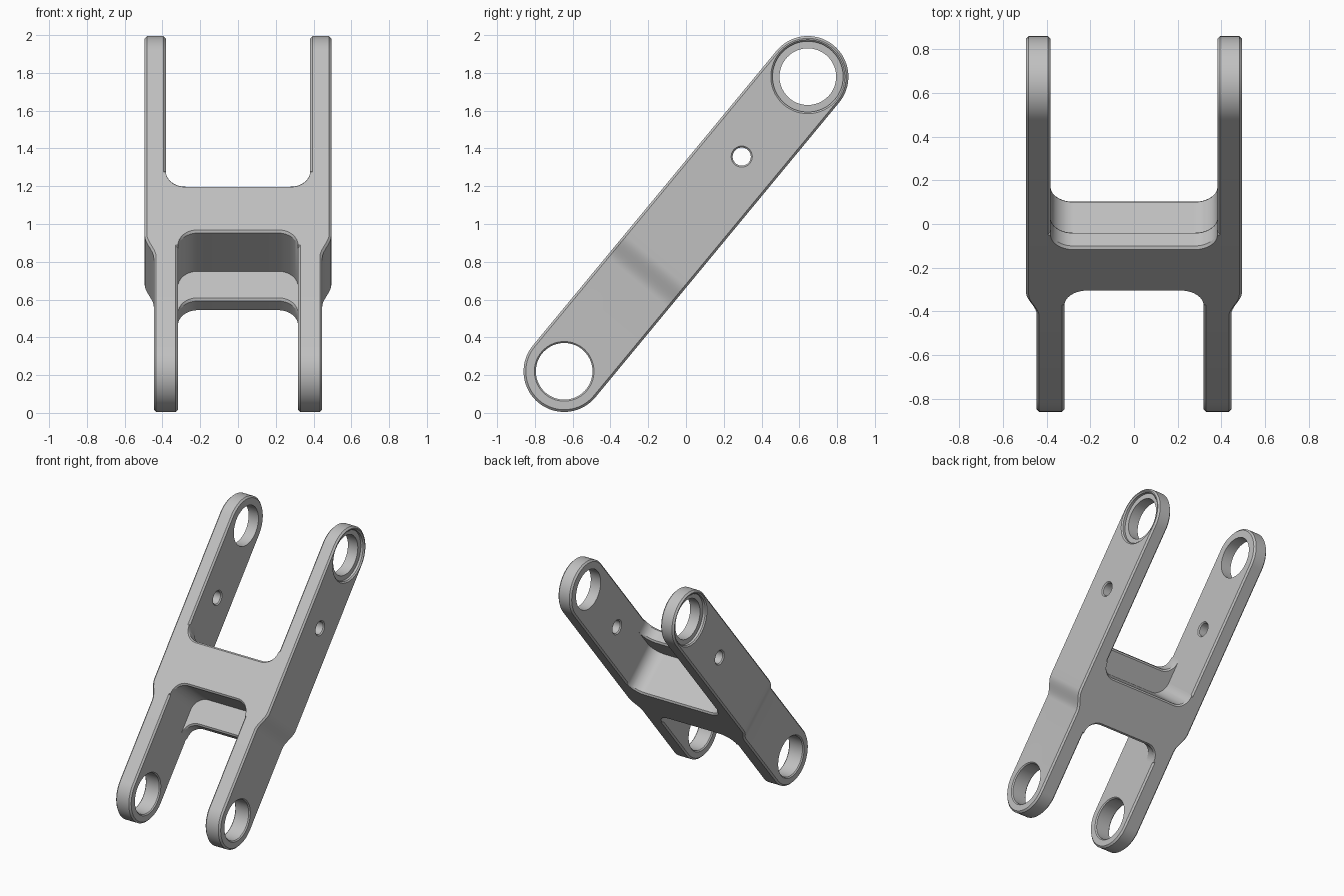
import bpy, bmesh, math
from mathutils import Vector

cube = bpy.data.objects.get("Cube")
if cube:
    bpy.data.objects.remove(cube)

# Main dimensions: u runs along the link, v across its depth, x sideways
REACH = 1.012                    # link centre to bore centre
R = 0.215                        # end radius and half depth
B = 0.012                        # edge chamfer
UP_IN, UP_OUT = 0.382, 0.494     # upper fork arm
LOW_IN, LOW_OUT = 0.318, 0.446   # lower fork arm
FILLET = 0.105
TILT = math.atan2(1.56, 1.29)
ALONG = Vector((0, math.cos(TILT), math.sin(TILT)))
ACROSS = Vector((0, -math.sin(TILT), math.cos(TILT)))

metal = bpy.data.materials.new("plain grey metal")
metal.use_nodes = True
GREY = (0.53, 0.53, 0.53, 1)
metal.diffuse_color = GREY
metal.node_tree.nodes["Principled BSDF"].inputs["Base Color"].default_value = GREY


def place(x, u, v):
    return Vector((x, 0, 1)) + ALONG * u + ACROSS * v


def finish(bm, name):
    bmesh.ops.recalc_face_normals(bm, faces=bm.faces)
    mesh = bpy.data.meshes.new(name)
    bm.to_mesh(mesh)
    bm.free()
    mesh.materials.append(metal)
    obj = bpy.data.objects.new(name, mesh)
    bpy.context.collection.objects.link(obj)
    return obj


def select_only(obj):
    bpy.ops.object.select_all(action='DESELECT')
    obj.select_set(True)
    bpy.context.view_layer.objects.active = obj


def bridge(bm, a, b):
    n = len(a)
    for i in range(n):
        j = (i + 1) % n
        bm.faces.new((a[i], a[j], b[j], b[i]))


def outer_x(u):
    t = min(max((u + 0.40) / 0.15, 0), 1)
    return LOW_OUT + (UP_OUT - LOW_OUT) * t * t * (3 - 2 * t)


def inner_x(u):
    return UP_IN if u > -0.16 else LOW_IN


def half_outline(inset):
    # One long edge of the rounded bar, from the upper tip to the lower tip
    r, n = R - inset, 20
    arc = [(r * math.cos(math.pi / 2 * i / n), r * math.sin(math.pi / 2 * i / n))
           for i in range(n)]
    upper = [(REACH + c, s) for c, s in arc]
    lower = [(-REACH - c, s) for c, s in reversed(arc)]
    mids = [REACH, -0.15, -0.17] + [-0.25 - 0.015 * i for i in range(11)] + [-REACH]
    return upper + [(u, r) for u in mids] + lower


def lathe(bm, side, u, profile):
    # Solid of revolution about the sideways axis, from (x, radius) pairs
    seg, rings = 56, []
    for x, r in profile:
        rings.append([bm.verts.new(place(side * x, u + r * math.cos(a), r * math.sin(a)))
                      for a in (math.tau * (k + 0.5) / seg for k in range(seg))])
    for a, b in zip(rings, rings[1:]):
        bridge(bm, a, b)
    bm.faces.new(rings[0])
    bm.faces.new(rings[-1])


def chamfered_bore(r, x0, x1, c):
    return [(x0 - 0.02, r + c), (x0, r + c), (x0 + c, r),
            (x1 - c, r), (x1, r + c), (x1 + 0.02, r + c)]


def make_arm(name, side):
    bm = bmesh.new()
    loops = []
    for inset, face, shift in ((B, inner_x, 0), (0, inner_x, B),
                               (0, outer_x, -B), (B, outer_x, 0)):
        half = half_outline(inset)
        full = half + [(u, -v) for u, v in half[-2:0:-1]]
        loops.append([bm.verts.new(place(side * (face(u) + shift), u, v))
                      for u, v in full])
    for a, b in zip(loops, loops[1:]):
        bridge(bm, a, b)
    # Side faces as strips, so they follow the bend
    for loop in (loops[0], loops[-1]):
        n, m = len(loop), len(loop) // 2
        bm.faces.new((loop[0], loop[1], loop[-1]))
        bm.faces.new((loop[m], loop[m + 1], loop[m - 1]))
        for i in range(1, m - 1):
            bm.faces.new((loop[i], loop[i + 1], loop[n - i - 1], loop[n - i]))
    arm = finish(bm, name)

    # Bores: counterbored upper eye, lower eye, small pin hole
    bm = bmesh.new()
    lathe(bm, side, REACH, [(UP_IN - 0.02, 0.15), (UP_OUT - 0.028, 0.15),
                            (UP_OUT - 0.028, 0.187), (UP_OUT - 0.009, 0.187),
                            (UP_OUT, 0.196), (UP_OUT + 0.02, 0.196)])
    lathe(bm, side, -REACH, chamfered_bore(0.15, LOW_IN, LOW_OUT, 0.008))
    lathe(bm, side, 0.463, chamfered_bore(0.048, UP_IN, UP_OUT, 0.008))
    cutter = finish(bm, name + "_bore_cutter")
    cutter.hide_render = True
    mod = arm.modifiers.new("bores", 'BOOLEAN')
    mod.operation = 'DIFFERENCE'
    mod.solver = 'EXACT'
    mod.object = cutter
    select_only(arm)
    bpy.ops.object.modifier_apply(modifier=mod.name)
    bpy.data.objects.remove(cutter)
    bpy.ops.object.shade_smooth_by_angle(angle=math.radians(25))


def flare(x, wall):
    # Corner fillet growing towards the arm wall
    t = min(max(abs(x) - (wall - FILLET), 0), FILLET)
    return FILLET - math.sqrt(FILLET ** 2 - t * t)


def web_section(x):
    # Z-shaped section: front plate reaches up, back plate reaches down
    up, down = flare(x, UP_IN), flare(x, LOW_IN)
    front_hi, core_hi = 0.088 + up, -0.088 + up
    core_lo, back_lo = -0.23 - down, -0.424 - down
    p = 0.115
    return [(core_lo + B, R), (front_hi - B, R), (front_hi, R - B),
            (front_hi, p + B), (front_hi - B, p), (core_hi, p),
            (core_hi, B - R), (core_hi - B, -R), (back_lo + B, -R),
            (back_lo, B - R), (back_lo, -p - B), (back_lo + B, -p),
            (core_lo, -p), (core_lo, R - B)]


def make_web():
    steps = [math.sin(math.pi / 2 * i / 12) for i in range(13)]
    half = {round(w - FILLET + FILLET * s, 4) for w in (UP_IN, LOW_IN) for s in steps}
    half.add(UP_IN + B + 0.004)
    stations = sorted(half | {-x for x in half})
    bm = bmesh.new()
    rings = [[bm.verts.new(place(x, u, v)) for u, v in web_section(x)]
             for x in stations]
    for a, b in zip(rings, rings[1:]):
        bridge(bm, a, b)
    bm.faces.new(rings[0])
    bm.faces.new(rings[-1])
    web = finish(bm, "cross_web")
    select_only(web)
    bpy.ops.object.shade_smooth_by_angle(angle=math.radians(25))


make_arm("left_arm", 1)
make_arm("right_arm", -1)
make_web()
